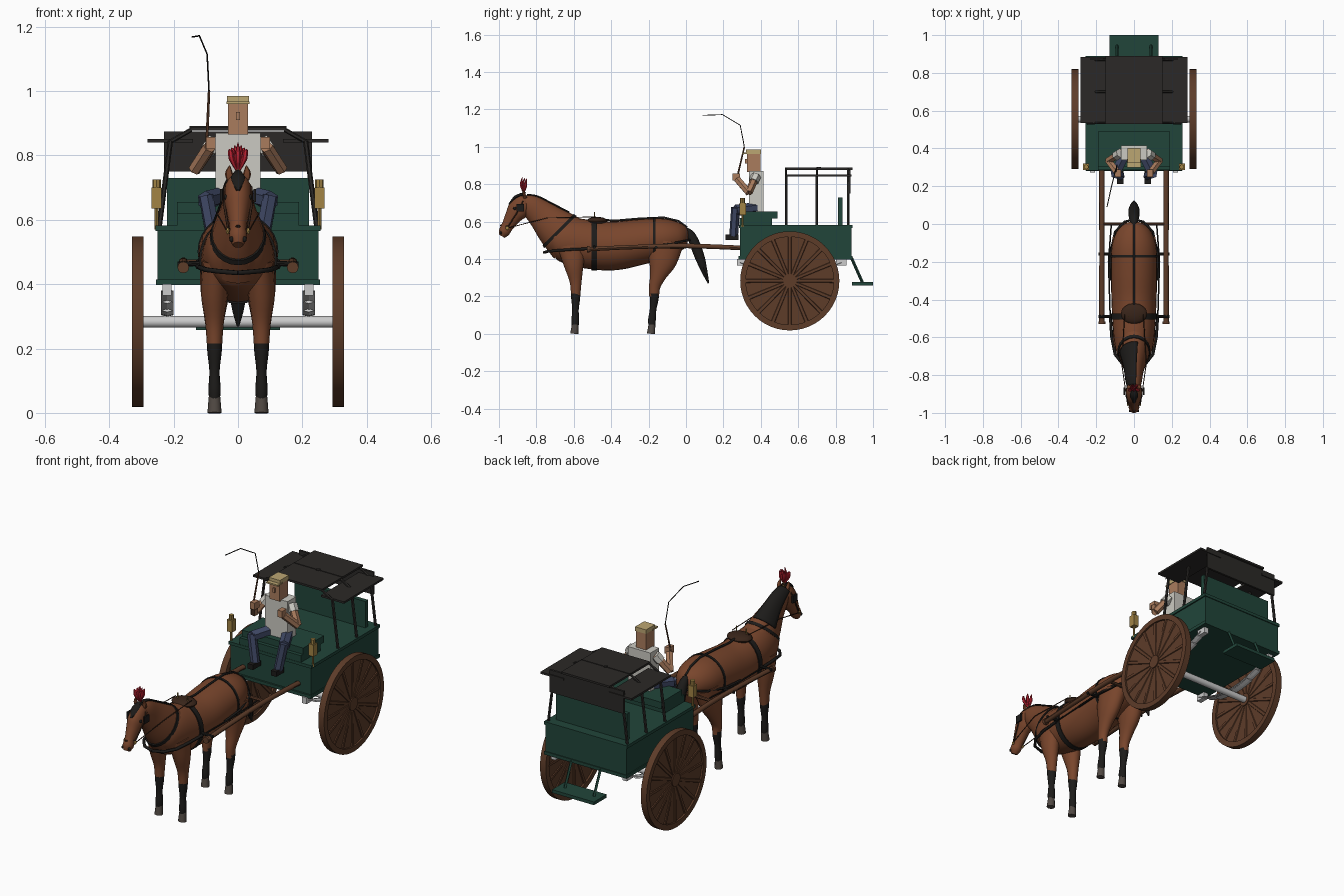
import bpy, bmesh
from math import pi, sin, cos, radians
from mathutils import Vector, Matrix

if "Cube" in bpy.data.objects:
    bpy.data.objects.remove(bpy.data.objects["Cube"])

COL = dict(coat=(.19, .06, .025), green=(.015, .06, .042), roof=(.024, .022, .02), wood=(.11, .045, .022),
           skin=(.4, .2, .11), shirt=(.6, .59, .54), jeans=(.05, .065, .13), gold=(.36, .23, .06),
           straw=(.5, .38, .17), red=(.5, .015, .03), black=(.012, .011, .01), leather=(.04, .018, .01),
           hoof=(.08, .065, .055))
MAT = {}
for n, c in COL.items():
    MAT[n] = bpy.data.materials.new(n)
    MAT[n].diffuse_color = (*c, 1)
SIDES = ((1, 'right'), (-1, 'left'))

def finish(name, bm, mat=None, smooth=False):
    bmesh.ops.recalc_face_normals(bm, faces=bm.faces)
    me = bpy.data.meshes.new(name)
    bm.to_mesh(me)
    bm.free()
    ob = bpy.data.objects.new(name, me)
    bpy.context.collection.objects.link(ob)
    if mat:
        me.materials.append(MAT[mat])
    if smooth:
        for p in me.polygons:
            p.use_smooth = True
        me.set_sharp_from_angle(angle=radians(40))
    return ob

def box(name, x, y, z, mat=None):
    bm = bmesh.new()
    bmesh.ops.create_cube(bm, size=1)
    for v in bm.verts:
        v.co = Vector([(r[0] + r[1]) / 2 + c * (r[1] - r[0]) for r, c in zip((x, y, z), v.co)])
    return finish(name, bm, mat)

def rod(name, a, b, r, mat=None, n=8, r2=None, smooth=False):
    a, b = Vector(a), Vector(b)
    d = b - a
    bm = bmesh.new()
    m = Matrix.Translation((a + b) / 2) @ d.to_track_quat('Z', 'Y').to_matrix().to_4x4()
    bmesh.ops.create_cone(bm, cap_ends=True, segments=n, radius1=r, radius2=r if r2 is None else r2,
                          depth=d.length, matrix=m)
    return finish(name, bm, mat, smooth)

def ball(name, c, s, mat):
    bm = bmesh.new()
    bmesh.ops.create_uvsphere(bm, u_segments=16, v_segments=10, radius=1,
                              matrix=Matrix.Translation(c) @ Matrix.Diagonal((*s, 1)))
    return finish(name, bm, mat, True)

def spline(pts, k):
    # Catmull-Rom through rows of numbers
    out = []
    P = [Vector(p) for p in [pts[0], *pts, pts[-1]]]
    for i in range(1, len(P) - 2):
        p0, p1, p2, p3 = P[i - 1:i + 3]
        for j in range(k):
            t = j / k
            out.append(.5 * (2 * p1 + (p2 - p0) * t + (2 * p0 - 5 * p1 + 4 * p2 - p3) * t**2
                             + (3 * p1 - p0 - 3 * p2 + p3) * t**3))
    return out + [P[-1]]

def loft(name, pts, mat=None, n=20, k=4, arc=None, smooth=True):
    # rows are x, y, z, half width, half depth
    R = spline(pts, k) if k > 1 else [Vector(p) for p in pts]
    a0, a1 = arc or (0, 2 * pi)
    bm = bmesh.new()
    rings = []
    for i, p in enumerate(R):
        T = (Vector(R[min(i + 1, len(R) - 1)][:3]) - Vector(R[max(i - 1, 0)][:3])).normalized()
        X = Vector((1, 0, 0))
        X = (X - T * X.dot(T)).normalized()
        N = T.cross(X)
        angs = [a0 + (a1 - a0) * j / (n - 1 if arc else n) for j in range(n)]
        rings.append([bm.verts.new(Vector(p[:3]) + X * p[3] * cos(a) + N * p[4] * sin(a)) for a in angs])
    for u, v in zip(rings, rings[1:]):
        for j in range(n - 1 if arc else n):
            bm.faces.new((u[j], u[(j + 1) % n], v[(j + 1) % n], v[j]))
    if not arc:
        bm.faces.new(rings[0])
        bm.faces.new(rings[-1])
    return finish(name, bm, mat, smooth)

def tube(name, pts, r, mat):
    cu = bpy.data.curves.new(name, 'CURVE')
    cu.dimensions, cu.bevel_depth, cu.bevel_resolution = '3D', r, 1
    cu.use_fill_caps = True
    sp = cu.splines.new('POLY')
    sp.points.add(len(pts) - 1)
    for q, p in zip(sp.points, pts):
        q.co = (*p, 1)
    ob = bpy.data.objects.new(name, cu)
    bpy.context.collection.objects.link(ob)
    cu.materials.append(MAT[mat])

# Horse body, neck, head
body = [(0, -.745, .485, .04, .045), (0, -.70, .495, .085, .10), (0, -.62, .495, .105, .125),
        (0, -.50, .475, .115, .13), (0, -.38, .47, .12, .13), (0, -.25, .49, .122, .122),
        (0, -.12, .51, .118, .108), (0, -.04, .52, .09, .08), (0, 0, .525, .05, .05), (0, .015, .525, .01, .01)]
loft('horse_body', body, 'coat', 28)
neck = [(0, -.62, .50, .10, .13), (0, -.70, .57, .075, .108), (0, -.77, .635, .052, .08),
        (0, -.83, .685, .042, .06), (0, -.87, .71, .032, .035)]
loft('horse_neck', neck, 'coat')
loft('horse_head', [(0, -.845, .715, .025, .025), (0, -.865, .70, .04, .05), (0, -.90, .66, .042, .056),
                    (0, -.925, .625, .035, .044), (0, -.955, .575, .026, .032), (0, -.972, .545, .028, .03),
                    (0, -.985, .522, .016, .018)], 'coat')
loft('mane', [(x, y, z, a + .007, b + .007) for x, y, z, a, b in neck[1:]], 'black', 10, 4,
     (radians(75), radians(165))).modifiers.new('thick', 'SOLIDIFY').thickness = .006
loft('forelock', [(0, -.865, .745, .012, .012), (0, -.91, .73, .022, .01), (0, -.945, .69, .006, .006)], 'black', 8)
loft('tail', [(0, -.01, .56, .014, .016), (0, .03, .52, .026, .026), (0, .07, .42, .03, .028),
              (0, .10, .33, .02, .016), (0, .12, .27, .004, .004)], 'black', 10)
# Horse legs with dark stockings and hooves
for s, side in SIDES:
    x = .073 * s
    for nm, thigh, (yk, yh) in (
        ('front', [(x * .9, -.61, .47, .045, .08), (x, -.60, .37, .042, .055), (x, -.59, .28, .029, .033),
                   (x, -.59, .20, .023, .025)], (-.59, -.592)),
        ('hind', [(x * .8, -.11, .49, .06, .10), (x * .95, -.125, .39, .048, .078), (x, -.15, .31, .034, .045),
                  (x, -.168, .25, .025, .031), (x, -.17, .20, .022, .027)], (-.17, -.182))):
        loft(f'{nm}_{side}_leg', thigh, 'coat', 14)
        loft(f'{nm}_{side}_stocking', [(x, yk, .215, .024, .026), (x, yk, .185, .022, .024),
             (x, (yk + yh) / 2, .13, .016, .018), (x, yh, .075, .019, .021), (x, yh, .045, .017, .019)], 'black', 14)
        rod(f'{nm}_{side}_hoof', (x, yh - .005, 0), (x, yh, .05), .022, 'hoof', 12, .018, True)
    # Ears, eyes, blinkers, bridle cheek
    loft(f'{side}_ear', [(.025 * s, -.86, .725, .01, .01), (.028 * s, -.865, .745, .012, .008),
                         (.026 * s, -.872, .768, .002, .002)], 'coat', 8)
    ball(f'{side}_eye', (.037 * s, -.915, .67), (.007, .009, .009), 'black')
    ball(f'{side}_nostril', (.02 * s, -.99, .54), (.007, .006, .009), 'black')
    b = box(f'{side}_blinker', (.052 * s - .004, .052 * s + .004), (-.905, -.865), (.655, .695), 'black')
    tube(f'{side}_cheek_strap', [(0, -.86, .757), (.042 * s, -.875, .70), (.042 * s, -.905, .645),
                                 (.031 * s, -.95, .575), (0, -.992, .58)], .004, 'leather')
    ball(f'{side}_bit_ring', (.032 * s, -.955, .565), (.005, .01, .01), 'gold')
    # Harness straps and shafts
    tube(f'{side}_breast_strap', [(.125 * s, -.49, .455), (.118 * s, -.60, .452), (.10 * s, -.69, .445),
                                  (.06 * s, -.742, .44), (0, -.758, .435)], .008, 'black')
    tube(f'{side}_breeching', [(.128 * s, -.30, .46), (.126 * s, -.16, .47), (.10 * s, -.04, .49),
                               (.05 * s, .012, .50), (0, .024, .50)], .006, 'black')
    tube(f'{side}_trace', [(.126 * s, -.49, .455), (.135 * s, -.2, .46), (.12 * s, 0, .46)], .004, 'black')
    tube(f'{side}_rein', [(.034 * s, -.955, .565), (.065 * s, -.74, .62), (.05 * s, -.48, .625)], .0025, 'leather')
    loft(f'{side}_shaft', [(.17 * s, -.52, .452, .014, .012), (.17 * s, -.3, .463, .014, .012),
                           (.17 * s, 0, .47, .014, .013), (.17 * s, .32, .458, .015, .013)], 'wood', 10)
    rod(f'{side}_shaft_tip', (.17 * s, -.53, .452), (.17 * s, -.515, .452), .018, 'wood', 12)
    for y in (-.49, -.16):
        rod(f'{side}_shaft_strap', (.10 * s, y, .465), (.188 * s, y, .462), .008, 'black')
    rod(f'{side}_terret', (.03 * s, -.49, .61), (.03 * s, -.49, .65), .003, 'gold')
for nm, y, w, i, t in (('girth', -.49, .03, 3, .1), ('hip_strap', -.17, .014, 5, .6)):
    c = Vector(body[i]).lerp(Vector(body[i + 1]), t)
    band = [(0, y + d, c[2], c[3] + .006, c[4] + .006) for d in (-w / 2, w / 2)]
    loft(nm, band, 'black', 28, 1)
loft('neck_strap', [(0, -.672, .545, .088, .122), (0, -.684, .557, .084, .118)], 'black', 24, 1)
tube('back_strap', [(0, -.48, .612), (0, -.38, .605), (0, -.25, .616), (0, -.12, .622), (0, -.04, .603), (0, .005, .57)],
     .006, 'black')
ball('saddle_pad', (0, -.475, .603), (.07, .055, .022), 'leather')
rod('swingle_bar', (-.17, 0, .468), (.17, 0, .468), .009, 'wood')
# Red plume
rod('plume_stem', (0, -.865, .735), (0, -.868, .775), .007, 'gold')
for i in range(7):
    a = (i - 3) / 3
    y = -.868 + .012 * (i % 3 - 1)
    loft(f'plume_feather_{i}', [(.004 * a, -.868, .755, .004, .004), (.02 * a, y, .79, .009, .008),
         (.024 * a, y, .815, .007, .006), (.03 * a, y + .006, .84 - .025 * abs(a), .001, .001)], 'red', 6, 2)

# Cart body
box('cart_body', (-.25, .25), (.29, .885), (.40, .575), 'green')
box('top_moulding', (-.257, .257), (.283, .89), (.565, .582), 'green')
box('bottom_moulding', (-.255, .255), (.28, .89), (.397, .415), 'green')
box('front_seat_base', (-.19, .19), (.285, .46), (.58, .62), 'green')
box('front_seat', (-.19, .19), (.305, .49), (.617, .655), 'green')
box('rear_backrest', (-.22, .22), (.812, .837), (.58, .73), 'green')
# Rear step
box('rear_step', (-.13, .13), (.888, 1), (.258, .276), 'green')
for s, side in SIDES:
    rod(f'{side}_step_strut', (.09 * s, .885, .405), (.09 * s, .945, .27), .008, 'green', 4)
# Roof with raised centre, lower wings and back flap
box('roof_centre', (-.15, .15), (.53, .89), (.877, .888), 'roof')
box('roof_back_flap', (-.23, .23), (.868, .88), (.75, .875), 'roof')
box('roof_cross_seam', (-.15, .15), (.706, .714), (.885, .891), 'roof')
rod('roof_knob', (0, .71, .885), (0, .71, .893), .012, 'roof', 12)
for s, side in SIDES:
    box(f'{side}_roof_wing', sorted((.14 * s, .282 * s)), (.535, .885), (.84, .851), 'roof')
    for y in (.535, .70, .868):
        rod(f'{side}_roof_post', (.245 * s, y, .575), (.21 * s, y, .845), .008, 'roof', 6)
        rod(f'{side}_roof_bracket', (.21 * s, y, .843), (.145 * s, y, .88), .007, 'roof', 6)
    # Lamps
    x = .253 * s
    box(f'{side}_lamp', (x - .016, x + .016), (.285, .32), (.635, .70), 'gold')
    rod(f'{side}_lamp_top', (x, .302, .70), (x, .302, .725), .013, 'gold', 8)
    rod(f'{side}_lamp_post', (x, .302, .57), (x, .302, .64), .006, 'gold', 8)
    # Leaf springs
    for i, h in enumerate((.27, .2, .13)):
        loft(f'{side}_leaf_spring', [(.22 * s, .56 + h * t, .318 + .85 * (h * t)**2 - .007 * i, .02, .005)
             for t in (-1, -.5, 0, .5, 1)], None, 4, 2, smooth=False)
    for y in (.30, .83):
        box(f'{side}_spring_hanger', (.22 * s - .014, .22 * s + .014), (y - .028, y + .028), (.365, .40))
    # Wheels
    wx, C = .312 * s, Vector((.312 * s, .555, .283))
    def disc(nm, r, h, n):
        return rod(f'{side}_{nm}', C - Vector((h, 0, 0)), C + Vector((h, 0, 0)), r, 'wood', n)
    disc('wheel_web', .25, .008, 48)
    disc('hub', .036, .017, 20)
    bm = bmesh.new()
    rings = [[bm.verts.new((wx + d, C.y + r * cos(2 * pi * j / 48), C.z + r * sin(2 * pi * j / 48)))
              for j in range(48)] for r, d in ((.265, .018), (.265, -.018), (.235, -.018), (.235, .018))]
    for q in range(4):
        u, v = rings[q], rings[(q + 1) % 4]
        for j in range(48):
            bm.faces.new((u[j], u[(j + 1) % 48], v[(j + 1) % 48], v[j]))
    finish(f'{side}_rim', bm, 'wood', True)
    for j in range(16):
        d = Vector((0, cos(pi * j / 8), sin(pi * j / 8)))
        rod(f'{side}_spoke_{j}', C + d * .03, C + d * .24, .013, 'wood', 6, .015)
rod('axle', (-.3, .555, .283), (.3, .555, .283), .018, None, 16, smooth=True)

# Driver
box('torso', (-.07, .07), (.338, .415), (.655, .87), 'shirt')
box('head', (-.031, .031), (.325, .398), (.865, .97), 'skin')
box('nose', (-.006, .006), (.315, .33), (.91, .935), 'skin')
box('hat', (-.034, .034), (.322, .402), (.962, .985), 'straw')
box('hat_brim', (-.036, .036), (.30, .345), (.96, .968), 'straw')
for s, side in SIDES:
    sh, el, ha = (.072 * s, .375, .845), (.135 * s, .335, .755), (.09 * s, .275, .825)
    rod(f'{side}_sleeve', sh, Vector(sh).lerp(Vector(el), .35), .027, 'shirt', 6)
    rod(f'{side}_upper_arm', sh, el, .021, 'skin', 6)
    rod(f'{side}_forearm', el, ha, .02, 'skin', 6)
    box(f'{side}_hand', (.085 * s - .015, .085 * s + .015), (.248, .288), (.82, .858), 'skin')
    kn = (.10 * s, .265, .66)
    rod(f'{side}_thigh', (.04 * s, .385, .675), kn, .03, 'jeans', 6)
    rod(f'{side}_shin', (kn[0], kn[1], .675), (.072 * s, .255, .525), .024, 'jeans', 6)
    box(f'{side}_shoe', (.072 * s - .017, .072 * s + .017), (.212, .28), (.502, .53), 'black')
rod('whip_handle', (-.098, .27, .82), (-.09, .312, 1.0), .005, 'wood', 6, .004)
tube('whip_lash', [(-.09, .312, 1), (-.096, .29, 1.115), (-.12, .195, 1.172), (-.143, .09, 1.168)], .0025, 'black')

for m in bpy.data.materials:
    if m.users and not m.is_grease_pencil:
        m.use_nodes = True
        m.node_tree.nodes["Principled BSDF"].inputs["Base Color"].default_value = m.diffuse_color
